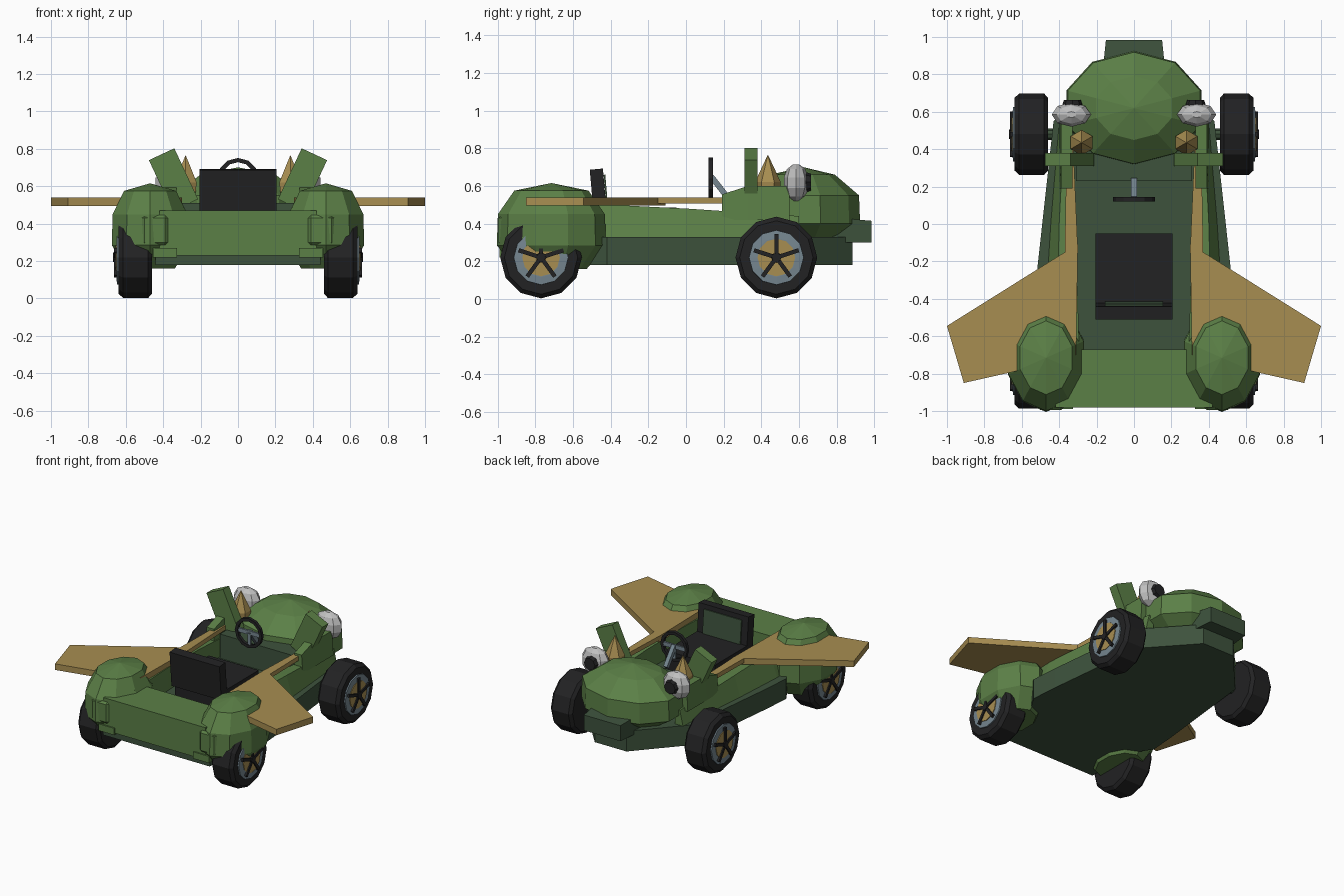
import bpy, bmesh, math
from mathutils import Matrix, Vector

if "Cube" in bpy.data.objects:
    bpy.data.objects.remove(bpy.data.objects["Cube"])


def mat(name, r, g, b):
    m = bpy.data.materials.new(name)
    m.diffuse_color = (r, g, b, 1)
    m.use_nodes = True
    m.node_tree.nodes["Principled BSDF"].inputs["Base Color"].default_value = m.diffuse_color
    return m


GREEN = mat("green", .105, .215, .062)
DARK = mat("dark_green", .047, .085, .046)
GOLD = mat("gold", .39, .27, .083)
BLACK = mat("black", .016, .016, .017)
STEEL = mat("blue_grey", .18, .24, .28)
WHITE = mat("off_white", .52, .52, .52)


def finish(bm, name, m):
    bmesh.ops.recalc_face_normals(bm, faces=bm.faces[:])
    me = bpy.data.meshes.new(name)
    bm.to_mesh(me)
    bm.free()
    me.materials.append(m)
    ob = bpy.data.objects.new(name, me)
    bpy.context.collection.objects.link(ob)
    return ob


def loft(name, rings, m):
    """Join closed rings of equal length and cap both ends."""
    bm = bmesh.new()
    vs = [[bm.verts.new(p) for p in r] for r in rings]
    n = len(vs[0])
    for a, b in zip(vs, vs[1:]):
        for i in range(n):
            bm.faces.new((a[i], a[(i + 1) % n], b[(i + 1) % n], b[i]))
    bm.faces.new(vs[0])
    bm.faces.new(vs[-1])
    return finish(bm, name, m)


def slab(name, outline, z0, z1, m):
    return loft(name, [[(x, y, z) for x, y in outline] for z in (z0, z1)], m)


def box(name, c, size, m, ry=0, rx=0, bevel=0):
    bm = bmesh.new()
    bmesh.ops.create_cube(bm, size=1)
    bmesh.ops.scale(bm, vec=size, verts=bm.verts)
    if bevel:
        bmesh.ops.bevel(bm, geom=bm.edges[:], offset=bevel, segments=1, affect='EDGES')
    bm.transform(Matrix.Translation(c) @ Matrix.Rotation(ry, 4, 'Y') @ Matrix.Rotation(rx, 4, 'X'))
    return finish(bm, name, m)


def dome(name, c, rx, ry, profile, m, n=10):
    """Faceted oval solid from (radius factor, height) pairs."""
    rings = []
    for f, z in profile:
        f = max(f, .01)
        rings.append([(c[0] + rx * f * math.sin(2 * math.pi * i / n),
                       c[1] + ry * f * math.cos(2 * math.pi * i / n), z) for i in range(n)])
    return loft(name, rings, m)


def lathe_x(name, c, profile, s, m, n=12):
    """Turn (x offset, radius) pairs about a sideways axle."""
    rings = [[(c[0] + s * x, c[1] + r * math.sin(2 * math.pi * i / n),
               c[2] + r * math.cos(2 * math.pi * i / n)) for i in range(n)] for x, r in profile]
    return loft(name, rings, m)


def mirrored(half):
    return half + [(-x, y) for x, y in reversed(half)]


# lower hull with pointed nose
slab("lower_hull", mirrored([(.44, -.96), (.45, -.55), (.53, -.42), (.515, -.22),
                             (.43, .55), (.13, .885)]), .18, .33, DARK)
# tail block and deck
box("tail_block", (0, -.825, .35), (.84, .31, .24), GREEN)

# faceted head over the nose, with snout
dome("head", (0, .62), .38, .305, [(0, .70), (.56, .66), (.98, .55), (1, .40), (.62, .31)], GREEN)
loft("snout", [[(-w, y, z0), (w, y, z0), (w, y, z1), (-w, y, z1)]
               for y, w, z0, z1 in ((.70, .18, .30, .44), (.985, .15, .30, .415))], DARK)
# dashboard bulkhead
box("bulkhead", (0, .31, .42), (.62, .16, .18), DARK)

# seat
box("seat_cushion", (0, -.25, .41), (.41, .40, .15), BLACK)
box("seat_back", (0, -.465, .56), (.41, .07, .26), BLACK, rx=math.radians(5))
box("seat_back_panel", (0, -.425, .565), (.31, .009, .19), DARK, rx=math.radians(5))

# steering wheel and column
bm = bmesh.new()
grid = []
for i in range(12):
    a = 2 * math.pi * i / 12
    grid.append([bm.verts.new(((.10 + .016 * math.cos(b)) * math.sin(a), .016 * math.sin(b),
                               (.10 + .016 * math.cos(b)) * math.cos(a)))
                 for b in [math.pi * k / 2 + .785 for k in range(4)]])
for i in range(12):
    for k in range(4):
        p, q = grid[i], grid[(i + 1) % 12]
        bm.faces.new((p[k], q[k], q[(k + 1) % 4], p[(k + 1) % 4]))
bm.transform(Matrix.Translation((0, .132, .64)))
finish(bm, "steering_wheel", BLACK)
box("steering_crossbar", (0, .135, .64), (.19, .014, .03), STEEL)
box("steering_spoke", (0, .135, .59), (.025, .014, .10), STEEL)
box("steering_column", (0, .185, .585), (.03, .03, .16), STEEL, rx=math.radians(38))

for s, side in ((-1, "left"), (1, "right")):
    # cockpit wall, tapering forward
    loft("side_wall_" + side,
         [[(s * bo, y, .33), (s * to, y, zt), (s * ti, y, zt), (s * ti, y, .33)]
          for y, bo, to, ti, zt in ((-.80, .45, .40, .29, .49), (-.40, .47, .41, .30, .50),
                                    (.0, .445, .40, .32, .48), (.60, .395, .37, .33, .44))], GREEN)
    # cheek beside the head
    loft("cheek_" + side, [[(s * .33, y, .42), (s * .40, y, .42), (s * .39, y, z), (s * .33, y, z)]
                           for y, z in ((.19, .555), (.33, .60), (.55, .60))], GREEN)
    # wing and side rail
    slab("wing_" + side, [(s * x, y) for x, y in ((.30, -.11), (.385, -.16), (1, -.545), (.91, -.85),
                                                  (.60, -.78), (.31, -.70))], .495, .54, GOLD)
    slab("side_rail_" + side, [(s * x, y) for x, y in ((.30, -.15), (.37, -.15), (.36, .43), (.325, .43))],
         .507, .54, GOLD)
    # rear fender with tail lump, spike and lower bumper
    dome("rear_fender_" + side, (s * .47, -.715), .215, .29,
         [(0, .615), (.68, .575), (.98, .45), (1, .285), (.65, .16)], GREEN)
    box("fender_lump_" + side, (s * .445, -.94, .365), (.14, .11, .16), GREEN, bevel=.015)
    dome("fender_spike_" + side, (s * .485, -.88), .03, .04, [(0, .55), (1, .45)], GREEN, 4)
    box("rear_bumper_" + side, (s * .39, -.945, .245), (.13, .09, .05), GREEN)
    # ear, horn
    box("ear_" + side, (s * .345, .345, .635), (.15, .07, .30), GREEN, ry=s * math.radians(25))
    dome("horn_" + side, (s * .28, .435), .068, .068, [(0, .765), (.6, .68), (1, .62), (.9, .56)], GOLD, 6)
    # eye with pupil facing the nose
    dome("eye_" + side, (s * .335, .585), .105, .065,
         [(.25, .715), (.75, .69), (1, .645), (1, .59), (.75, .545), (.25, .52)], WHITE, 8)
    bm = bmesh.new()
    bmesh.ops.create_cone(bm, cap_ends=True, segments=8, radius1=.055, radius2=.045, depth=.03,
                          matrix=Matrix.Translation((s * .33, .648, .62))
                          @ Matrix.Rotation(-math.pi / 2, 4, 'X'))
    finish(bm, "pupil_" + side, BLACK)

    # wheels
    for y, end in ((-.77, "rear"), (.48, "front")):
        tag = end + "_" + side
        c = Vector((s * .55, y, .22))
        lathe_x("tyre_" + tag, c, [(-.09, .14), (-.09, .195), (-.07, .217), (.065, .217), (.088, .195),
                                   (.088, .14)], s, BLACK)
        lathe_x("rim_" + tag, c, [(.05, .148), (.097, .145), (.10, .105)], s, STEEL)
        lathe_x("wheel_disc_" + tag, c, [(.05, .10), (.105, .10)], s, GOLD)
        lathe_x("hub_" + tag, c, [(.08, .03), (.118, .025)], s, BLACK, 8)
        for k in range(5):
            a = 2 * math.pi * k / 5
            o = Vector((s * .106, .065 * math.sin(a), .065 * math.cos(a)))
            box("spoke_%s_%d" % (tag, k + 1), c + o, (.016, .022, .12), BLACK, rx=-a)
        lathe_x("axle_" + tag, c, [(-.2, .03), (-.05, .03)], s, DARK, 8)
